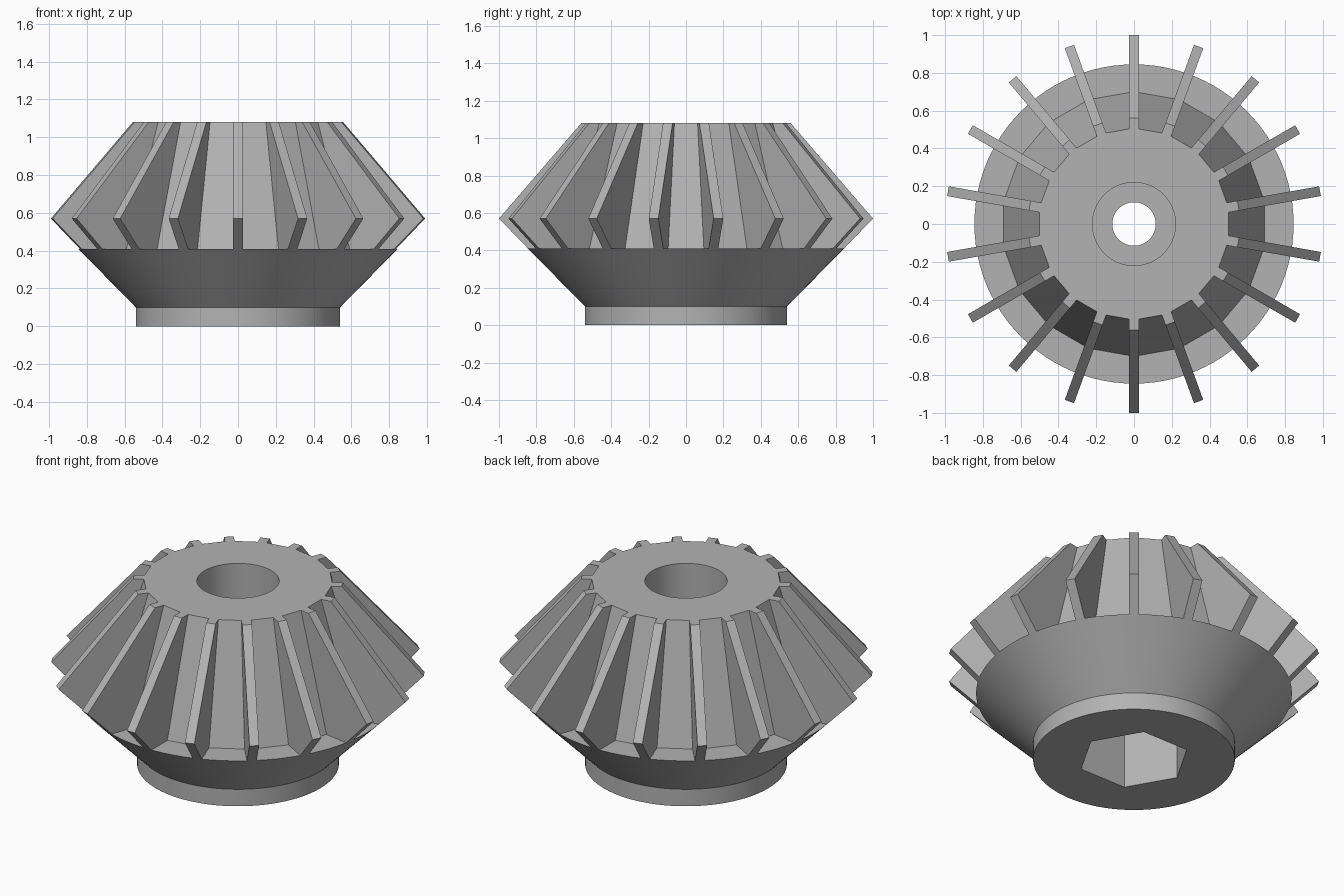
import bpy, bmesh, math
from mathutils import Matrix

TEETH = 18
TOP = 1.08

cube = bpy.data.objects.get("Cube")
if cube:
    bpy.data.objects.remove(cube, do_unlink=True)

steel = bpy.data.materials.new("grey_steel")
steel.use_nodes = True
steel.diffuse_color = (0.45, 0.45, 0.45, 1)
steel.node_tree.nodes["Principled BSDF"].inputs["Base Color"].default_value = steel.diffuse_color


def make_object(name, bm):
    bmesh.ops.recalc_face_normals(bm, faces=bm.faces)
    mesh = bpy.data.meshes.new(name)
    bm.to_mesh(mesh)
    bm.free()
    mesh.materials.append(steel)
    obj = bpy.data.objects.new(name, mesh)
    bpy.context.collection.objects.link(obj)
    return obj


def stack(name, profile, sides, turn=0.0):
    """Closed solid from (radius, height) rings."""
    bm = bmesh.new()
    rings = []
    for r, z in profile:
        angles = [turn + math.tau * i / sides for i in range(sides)]
        rings.append([bm.verts.new((r * math.cos(a), r * math.sin(a), z)) for a in angles])
    for low, high in zip(rings, rings[1:]):
        for i in range(sides):
            j = (i + 1) % sides
            bm.faces.new((low[i], low[j], high[j], high[i]))
    bm.faces.new(rings[0])
    bm.faces.new(rings[-1])
    return make_object(name, bm)


def combine(target, tool, operation):
    """Apply a boolean and discard the tool solid."""
    mod = target.modifiers.new("boolean", 'BOOLEAN')
    mod.operation = operation
    mod.solver = 'EXACT'
    mod.object = tool
    bpy.context.view_layer.objects.active = target
    bpy.ops.object.modifier_apply(modifier=mod.name)
    bpy.data.objects.remove(tool, do_unlink=True)


# Hub with flared back cone
body = stack("gear_body", [(0.54, 0), (0.54, 0.1), (0.845, 0.41)], 96)

# Faceted root cone, one flat per gap between teeth
flat = 1 / math.cos(math.pi / TEETH)
root = stack("root_cone", [(0.69 * flat, 0.3), (0.69 * flat, 0.41), (0.5 * flat, TOP)],
             TEETH, math.pi / 2)
combine(body, root, 'UNION')

# Shaft hole, round counterbore above, hexagonal pocket below
combine(body, stack("shaft_hole", [(0.115, -0.1), (0.115, 1.3)], 64), 'DIFFERENCE')
combine(body, stack("counterbore", [(0.22, 0.6), (0.22, 1.3)], 64), 'DIFFERENCE')
combine(body, stack("hex_pocket", [(0.3, -0.1), (0.3, 0.4)], 6), 'DIFFERENCE')

bpy.ops.object.select_all(action='DESELECT')
body.select_set(True)
bpy.context.view_layer.objects.active = body
bpy.ops.object.shade_smooth_by_angle(angle=math.radians(15))

# Straight-sided teeth set radially into the root cone
outline = [(0.49, TOP), (0.56, TOP), (1, 0.57), (0.845, 0.41), (0.8, 0.38), (0.66, 0.38)]
half = 0.026
bm = bmesh.new()
for k in range(TEETH):
    spin = Matrix.Rotation(math.pi / 2 + math.tau * k / TEETH, 3, 'Z')
    sides = []
    for y in (-half, half):
        verts = [bm.verts.new((r, y, z)) for r, z in outline]
        for v in verts:
            v.co = spin @ v.co
        bm.faces.new(verts)
        sides.append(verts)
    a, b = sides
    for i in range(len(outline)):
        j = (i + 1) % len(outline)
        bm.faces.new((a[i], a[j], b[j], b[i]))
make_object("gear_teeth", bm)
